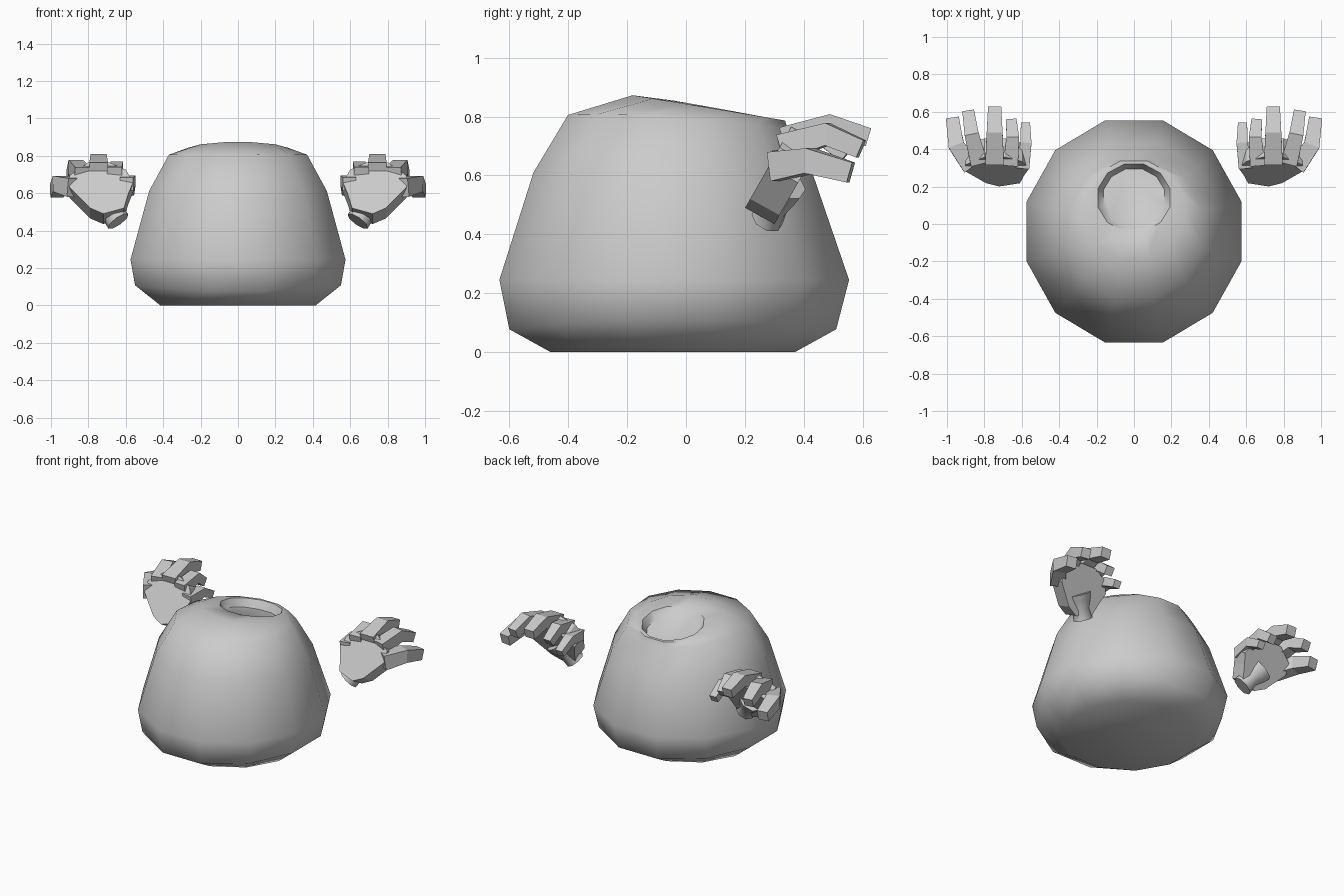
import bpy, bmesh, math
from mathutils import Vector

if "Cube" in bpy.data.objects:
    bpy.data.objects.remove(bpy.data.objects["Cube"])


def finish(bm, name):
    bmesh.ops.recalc_face_normals(bm, faces=bm.faces)
    mesh = bpy.data.meshes.new(name)
    bm.to_mesh(mesh)
    bm.free()
    ob = bpy.data.objects.new(name, mesh)
    bpy.context.collection.objects.link(ob)
    return ob


def loft(bm, rings):
    """Skin a list of equal point rings and cap both ends."""
    vs = [[bm.verts.new(p) for p in ring] for ring in rings]
    n = len(vs[0])
    made = []
    for a, b in zip(vs, vs[1:]):
        for i in range(n):
            j = (i + 1) % n
            made.append(bm.faces.new((a[i], a[j], b[j], b[i])))
    made.append(bm.faces.new(vs[0][::-1]))
    made.append(bm.faces.new(vs[-1]))
    bmesh.ops.recalc_face_normals(bm, faces=made)
    return made


def body_ring(zf, zs, zb, cy, rx, ry):
    pts = []
    for i in range(12):
        a = math.radians(15 + 30 * i)
        s = math.sin(a)
        z = zs + (zb - zf) / 2 * s + ((zf + zb) / 2 - zs) * s * s
        pts.append((rx * math.cos(a), cy + ry * s, z))
    return pts


# Body: rounded twelve-sided lump with a shallow dent on top
bm = bmesh.new()
loft(bm, [body_ring(*r) for r in [
    (0, 0, 0, -0.045, 0.43, 0.43),
    (0.075, 0.11, 0.075, -0.045, 0.57, 0.575),
    (0.245, 0.245, 0.245, -0.04, 0.595, 0.615),
    (0.61, 0.61, 0.60, -0.043, 0.492, 0.492),
    (0.805, 0.80, 0.755, -0.028, 0.383, 0.386),
    (0.874, 0.83, 0.785, 0.078, 0.28, 0.268),
    (0.855, 0.822, 0.787, 0.14, 0.20, 0.187),
    (0.815, 0.775, 0.735, 0.14, 0.17, 0.16),
]])
body = finish(bm, "body")
bpy.context.view_layer.objects.active = body
body.select_set(True)
bpy.ops.object.shade_smooth_by_angle(angle=math.radians(50))
body.select_set(False)

# Palm: faceted slab leaning back, outline given in x and z
bm = bmesh.new()
outline = [(0.61, 0.52), (0.585, 0.60), (0.56, 0.66), (0.60, 0.725), (0.69, 0.765),
           (0.80, 0.765), (0.90, 0.695), (0.90, 0.63), (0.79, 0.52), (0.72, 0.49)]
outer = [Vector((x, 0.235 + (z - 0.55) * 0.57, z)) for x, z in outline]
inner = [p + Vector((0, 0.10, -0.055)) for p in outer]
loft(bm, [outer, inner])


def digit(bm, path, width, height):
    """Tapered square-section finger bent along a path."""
    pts = [Vector(p) for p in path]
    rings = []
    for i, p in enumerate(pts):
        t = (pts[min(i + 1, len(pts) - 1)] - pts[max(i - 1, 0)]).normalized()
        side = t.cross(Vector((0, 0, 1))).normalized()
        up = side.cross(t)
        k = 1 - 0.15 * i
        w, h = side * width * k / 2, up * height * k / 2
        rings.append([p - w - h, p + w - h, p + w + h, p - w + h])
    loft(bm, rings)


# Four fingers and the outer thumb
for path, w, h in [
    ([(0.595, 0.30, 0.65), (0.578, 0.43, 0.665), (0.58, 0.53, 0.61)], 0.07, 0.07),
    ([(0.66, 0.32, 0.70), (0.648, 0.46, 0.735), (0.655, 0.545, 0.67)], 0.08, 0.08),
    ([(0.745, 0.33, 0.72), (0.745, 0.49, 0.77), (0.745, 0.62, 0.73)], 0.10, 0.09),
    ([(0.83, 0.33, 0.695), (0.868, 0.48, 0.74), (0.885, 0.595, 0.69)], 0.09, 0.09),
    ([(0.87, 0.31, 0.63), (0.95, 0.42, 0.65), (0.97, 0.56, 0.61)], 0.10, 0.10),
]:
    digit(bm, path, w, h)

# Wrist: short flared stump, smooth sided
a, b = Vector((0.64, 0.275, 0.45)), Vector((0.73, 0.335, 0.575))
axis = (b - a).normalized()
u = axis.cross(Vector((0, 1, 0))).normalized()
v = axis.cross(u)
rings = []
for t, r in [(0, 0.066), (0.4, 0.06), (0.75, 0.08), (1, 0.09)]:
    c = a.lerp(b, t)
    rings.append([c + (u * math.cos(math.pi * i / 4) + v * math.sin(math.pi * i / 4) * 0.85) * r
                  for i in range(8)])
for f in loft(bm, rings)[:-2]:
    f.smooth = True

hands = finish(bm, "hands")
hands.modifiers.new("mirror", 'MIRROR').use_clip = False
